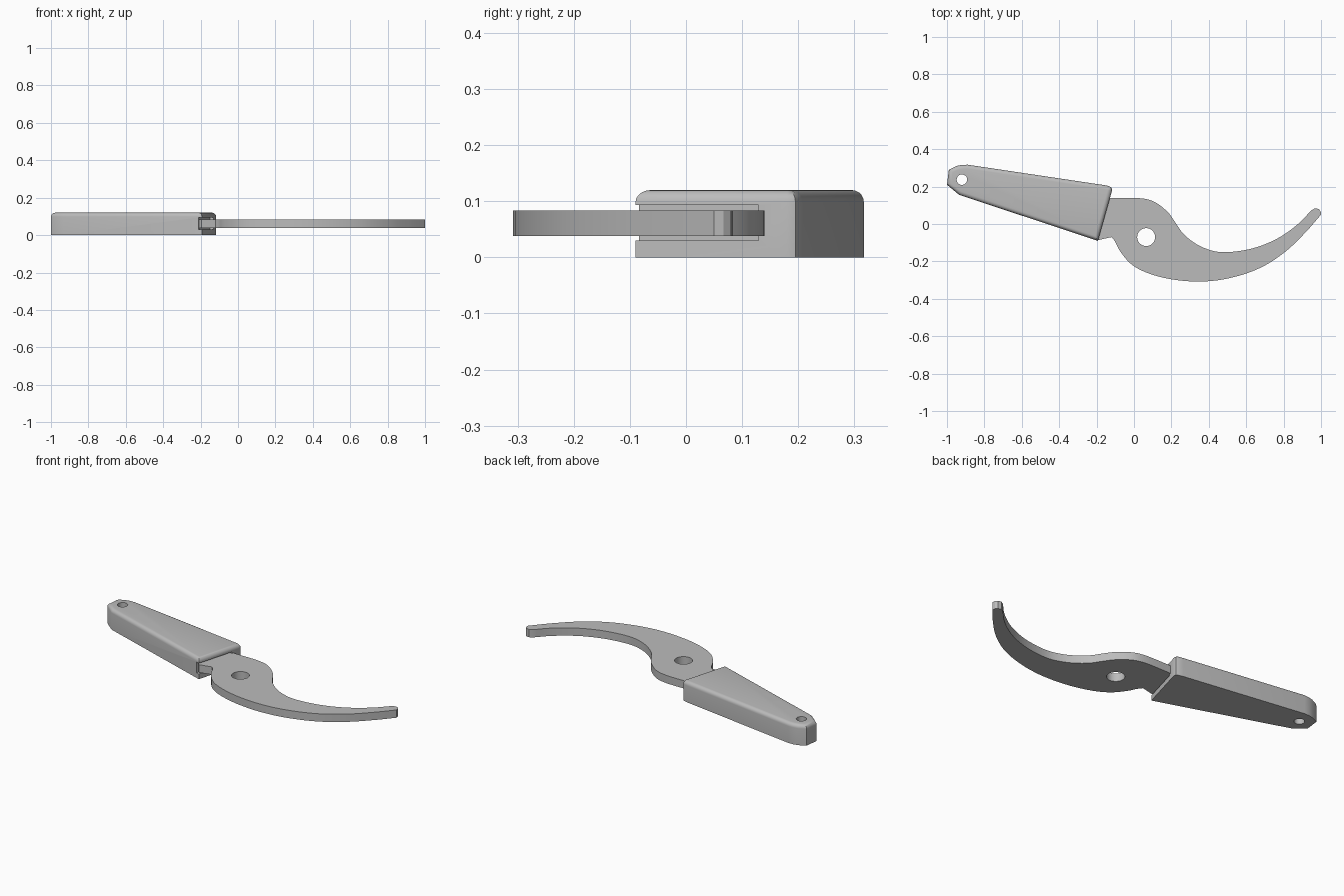
import bpy
import bmesh
from math import cos, sin, tau, atan2
from mathutils import Matrix, Vector

cube = bpy.data.objects.get("Cube")
if cube:
    bpy.data.objects.remove(cube, do_unlink=True)

grey = bpy.data.materials.new("light grey metal")
grey.use_nodes = True
colour = (0.5, 0.5, 0.5, 1)
grey.diffuse_color = colour
grey.node_tree.nodes["Principled BSDF"].inputs["Base Color"].default_value = colour


def circle(centre, radius, count=32):
    return [(centre[0] + radius * cos(tau * i / count),
             centre[1] + radius * sin(tau * i / count)) for i in range(count)]


def smooth_path(points, steps=5):
    """Catmull-Rom interpolation through an open list of points."""
    pts = [Vector(p) for p in points]
    pts = [2 * pts[0] - pts[1]] + pts + [2 * pts[-1] - pts[-2]]
    path = []
    for a, b, c, d in zip(pts, pts[1:], pts[2:], pts[3:]):
        for i in range(steps):
            t = i / steps
            path.append((b * 2 + (c - a) * t + (a * 2 - b * 5 + c * 4 - d) * t ** 2
                         + (b * 3 - a - c * 3 + d) * t ** 3) / 2)
    return path + [pts[-2]]


def prism(name, outline, bottom, top, rim=0):
    """Extrude an outline upwards, optionally rounding its top rim."""
    bm = bmesh.new()
    face = bm.faces.new([bm.verts.new((p[0], p[1], bottom)) for p in outline])
    result = bmesh.ops.extrude_face_region(bm, geom=[face])
    raised = [v for v in result["geom"] if isinstance(v, bmesh.types.BMVert)]
    bmesh.ops.translate(bm, verts=raised, vec=(0, 0, top - bottom))
    if rim:
        upper = set(raised)
        edges = [e for e in bm.edges if set(e.verts) <= upper]
        bmesh.ops.bevel(bm, geom=edges, offset=rim, segments=5,
                        profile=0.5, affect='EDGES', clamp_overlap=True)
    bmesh.ops.recalc_face_normals(bm, faces=bm.faces)
    mesh = bpy.data.meshes.new(name)
    bm.to_mesh(mesh)
    bm.free()
    mesh.materials.append(grey)
    obj = bpy.data.objects.new(name, mesh)
    bpy.context.collection.objects.link(obj)
    return obj


def cut(target, cutter):
    cutter.hide_render = True
    cutter.hide_set(True)
    cutter.display_type = 'WIRE'
    mod = target.modifiers.new(cutter.name, 'BOOLEAN')
    mod.operation = 'DIFFERENCE'
    mod.solver = 'EXACT'
    mod.object = cutter


def finish(obj):
    """Apply the cuts and shade smooth across shallow angles."""
    bpy.ops.object.select_all(action='DESELECT')
    obj.select_set(True)
    bpy.context.view_layer.objects.active = obj
    cutters = [m.object for m in obj.modifiers]
    for mod in list(obj.modifiers):
        bpy.ops.object.modifier_apply(modifier=mod.name)
    for cutter in cutters:
        bpy.data.objects.remove(cutter, do_unlink=True)
    bpy.ops.object.shade_smooth_by_angle(angle=0.5)


# Tapered handle with rounded top rim
heel = Vector((-0.193, -0.09))
shoulder = Vector((-0.117, 0.18))
handle = prism("handle", [
    heel, shoulder, (-0.12, 0.195), (-0.135, 0.203), (-0.16, 0.208),
    (-0.89, 0.317), (-0.92, 0.316), (-0.95, 0.31), (-0.99, 0.29),
    (-1, 0.21), (-0.935, 0.156)], 0, 0.12, rim=0.03)
cut(handle, prism("lanyard_hole_cutter", circle((-0.92, 0.237), 0.028), -0.1, 0.2))

# Shallow slot for the blade in the end of the handle
along = (shoulder - heel).normalized()
across = Vector((-along.y, along.x))
slot = [heel + along * u + across * v
        for u, v in [(-0.1, -0.05), (0.228, -0.05), (0.228, 0.02), (-0.1, 0.02)]]
cut(handle, prism("slot_cutter", slot, 0.03, 0.093))
finish(handle)

# Curved hook blade: inner edge, rounded tip, outer edge, then the tang
inner = [(-0.12, 0.14), (0.03, 0.138), (0.11, 0.118), (0.18, 0.064),
         (0.22, 0.01), (0.26, -0.048), (0.316, -0.096), (0.38, -0.13),
         (0.46, -0.15), (0.567, -0.144), (0.674, -0.118), (0.78, -0.07),
         (0.877, 0), (0.947, 0.072)]
tip = [(0.968, 0.084), (0.988, 0.08), (0.998, 0.067)]
outer = [(1, 0.05), (0.914, -0.048), (0.807, -0.15), (0.674, -0.235),
         (0.513, -0.289), (0.353, -0.308), (0.19, -0.294), (0.06, -0.257),
         (-0.02, -0.21), (-0.075, -0.144), (-0.1, -0.096), (-0.12, -0.07)]
tang = [(-0.195, -0.087), (-0.23, -0.05), (-0.18, 0.14)]
blade = prism("hook_blade", smooth_path(inner) + tip + smooth_path(outer) + tang,
              0.038, 0.084)
cut(blade, prism("pivot_hole_cutter", circle((0.065, -0.07), 0.048), -0.1, 0.2))
finish(blade)
